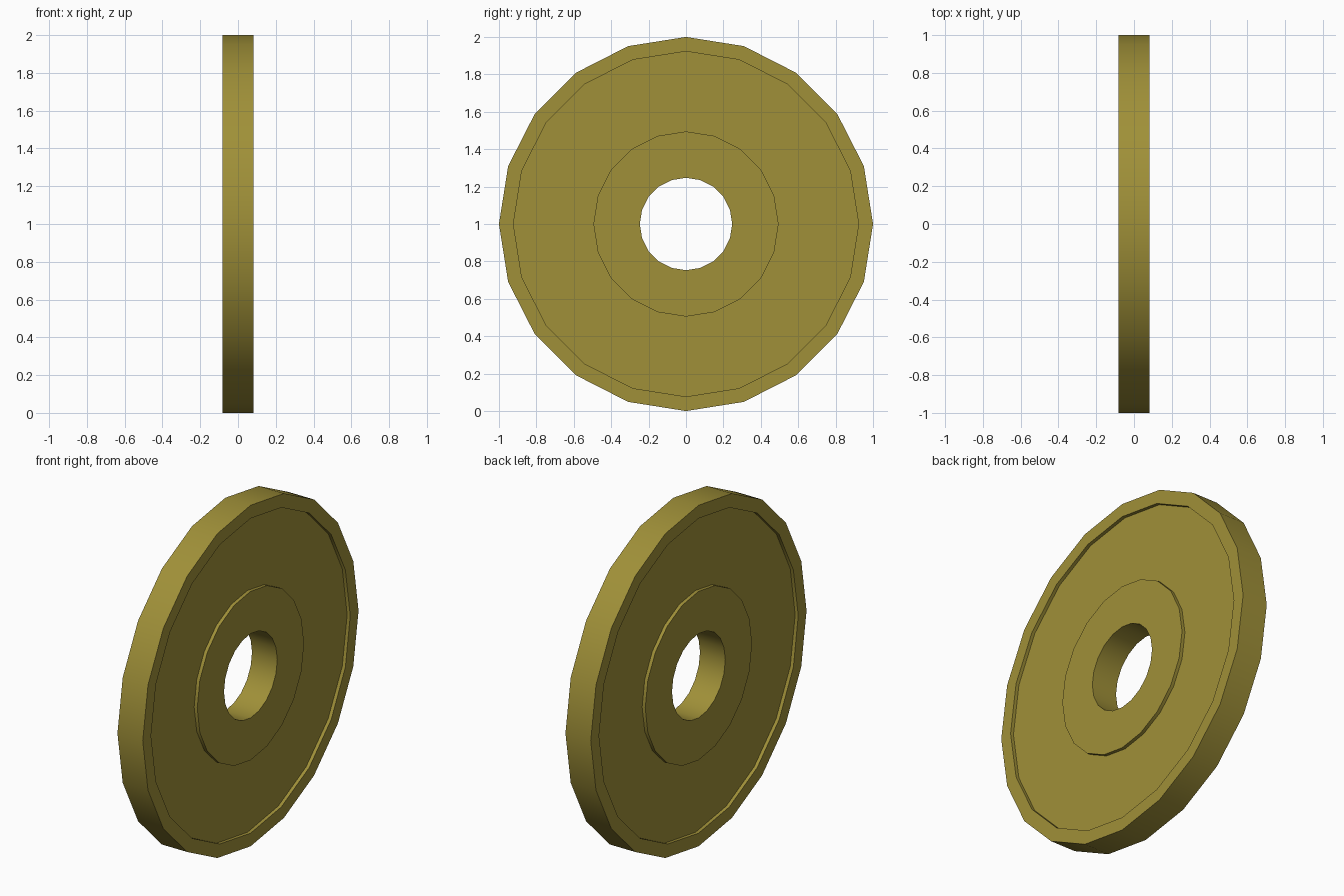
import bpy, bmesh
from math import sin, cos, pi, radians

if "Cube" in bpy.data.objects:
    bpy.data.objects.remove(bpy.data.objects["Cube"])

SIDES = 20
H = 0.082      # half thickness of rim and hub
W = 0.062      # half thickness of the recessed web

# half cross-section (x, radius), mirrored to the other face
half = [(H, 0.247), (H, 0.495), (W, 0.495), (W, 0.923), (H, 0.923), (H, 1.0)]
profile = half + [(-x, r) for x, r in reversed(half)]

# wheel disc: closed profile turned about the x axis
bm = bmesh.new()
rings = []
for i in range(SIDES):
    a = 2 * pi * i / SIDES
    rings.append([bm.verts.new((x, r * sin(a), 1 + r * cos(a))) for x, r in profile])
n = len(profile)
for i in range(SIDES):
    p, q = rings[i], rings[(i + 1) % SIDES]
    for j in range(n):
        k = (j + 1) % n
        bm.faces.new((p[j], p[k], q[k], q[j]))
bmesh.ops.recalc_face_normals(bm, faces=bm.faces)
mesh = bpy.data.meshes.new("wheel_disc")
bm.to_mesh(mesh)
bm.free()
disc = bpy.data.objects.new("wheel_disc", mesh)
bpy.context.collection.objects.link(disc)

# olive material
mat = bpy.data.materials.new("olive")
mat.diffuse_color = (0.35, 0.28, 0.04, 1)
mat.use_nodes = True
mat.node_tree.nodes["Principled BSDF"].inputs["Base Color"].default_value = mat.diffuse_color
mesh.materials.append(mat)

# smooth round walls, sharp edges
bpy.context.view_layer.objects.active = disc
disc.select_set(True)
bpy.ops.object.shade_smooth_by_angle(angle=radians(30))
